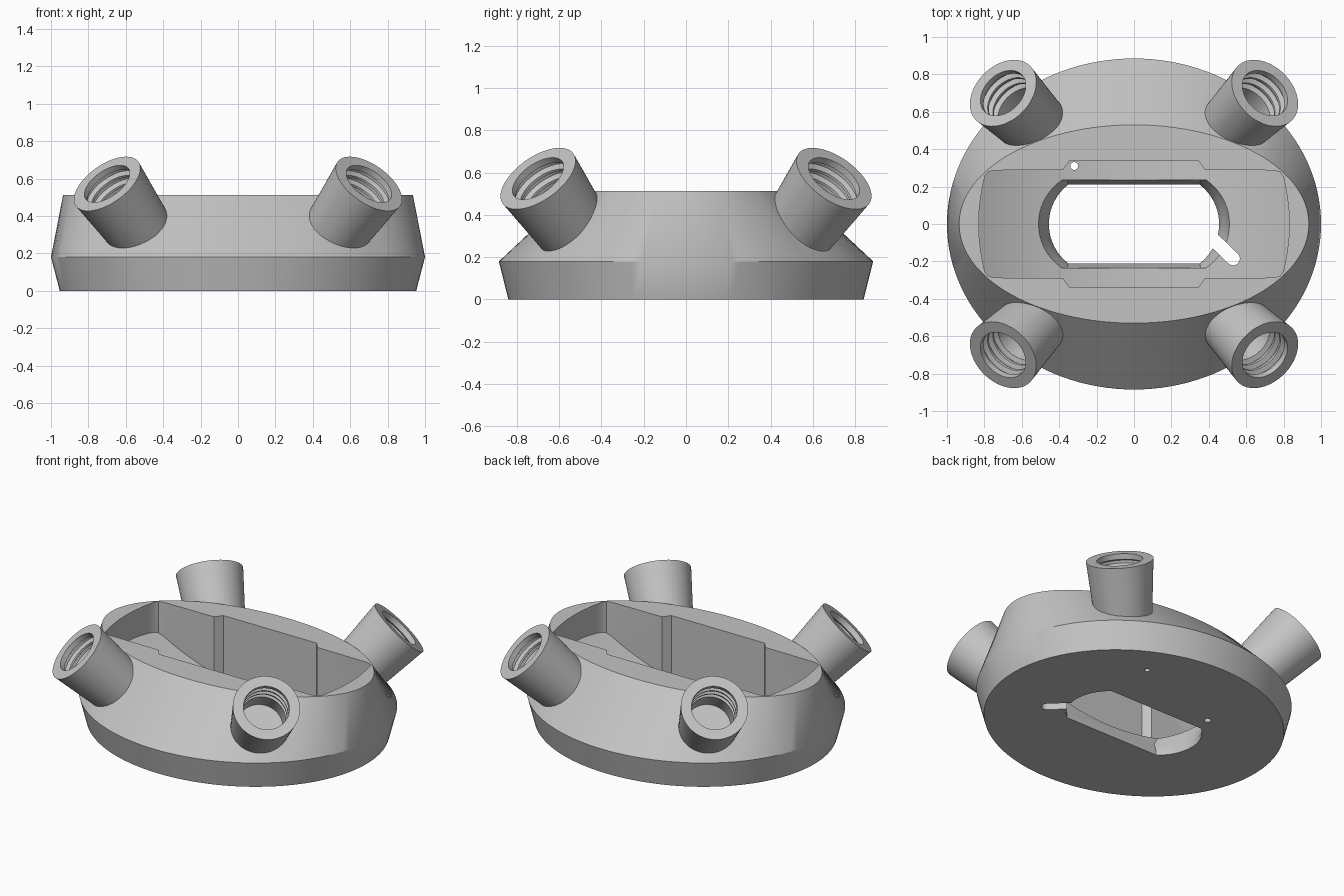
import bpy, bmesh
from math import sin, cos, pi, sqrt, atan2
from mathutils import Vector

if "Cube" in bpy.data.objects:
    bpy.data.objects.remove(bpy.data.objects["Cube"])

grey = bpy.data.materials.new("plain_grey")
grey.use_nodes = True
grey.diffuse_color = (0.55, 0.55, 0.55, 1)
grey.node_tree.nodes["Principled BSDF"].inputs["Base Color"].default_value = grey.diffuse_color


def loft(name, rings):
    """Closed solid through a stack of rings with equal point counts."""
    bm = bmesh.new()
    rows = [[bm.verts.new(p) for p in ring] for ring in rings]
    n = len(rows[0])
    for a, b in zip(rows, rows[1:]):
        for i in range(n):
            j = (i + 1) % n
            bm.faces.new((a[i], a[j], b[j], b[i]))
    bm.faces.new(rows[0][::-1])
    bm.faces.new(rows[-1])
    bmesh.ops.recalc_face_normals(bm, faces=bm.faces)
    mesh = bpy.data.meshes.new(name)
    bm.to_mesh(mesh)
    bm.free()
    ob = bpy.data.objects.new(name, mesh)
    bpy.context.collection.objects.link(ob)
    return ob


def boolean(target, tool, operation):
    """Apply a boolean, then drop the tool."""
    bpy.context.view_layer.objects.active = target
    mod = target.modifiers.new("cut", 'BOOLEAN')
    mod.operation = operation
    mod.solver = 'EXACT'
    mod.object = tool
    bpy.ops.object.modifier_apply(modifier=mod.name)
    bpy.data.objects.remove(tool)


def ellipse(rx, ry, z, n=128):
    return [(rx * cos(2 * pi * i / n), ry * sin(2 * pi * i / n), z) for i in range(n)]


def prism(name, outline, z0, z1):
    return loft(name, [[(x, y, z) for x, y in outline] for z in (z0, z1)])


def lathe(name, origin, axis, profile, n=64):
    """Revolve (radius, distance) pairs about an axis."""
    u = axis.orthogonal().normalized()
    v = axis.cross(u)
    return loft(name, [[origin + axis * t + (u * cos(2 * pi * i / n) + v * sin(2 * pi * i / n)) * r
                        for i in range(n)] for r, t in profile])


# Housing: oval base flaring out, then leaning in to a narrower oval rim
body = loft("housing", [ellipse(0.953, 0.84, 0), ellipse(1.0, 0.885, 0.18),
                        ellipse(0.935, 0.53, 0.513)])

# Four tilted sockets, flared outwards, with ringed bores
bore_profile = [(0.14, 0.05)]
for k in range(3):
    t = -0.035 - 0.055 * k
    bore_profile += [(0.14, t), (0.165, t - 0.012), (0.165, t - 0.03), (0.14, t - 0.042)]
bore_profile.append((0.14, -0.32))

bores = []
for sx in (-1, 1):
    for sy in (-1, 1):
        axis = Vector((sx * 0.5, sy * 0.5, sqrt(0.5)))
        mouth = Vector((sx * 0.7, sy * 0.7, 0.572))
        boolean(body, lathe("socket", mouth, axis, [(0.168, -0.44), (0.205, 0)]), 'UNION')
        bores.append(lathe("bore", mouth, axis, bore_profile))
for bore in bores:
    boolean(body, bore, 'DIFFERENCE')

# Pocket: plan outline with bowed ends and wider middle, over a dished floor
quarter = [(0.83, 0), (0.828, 0.07), (0.82, 0.14), (0.808, 0.21), (0.797, 0.255),
           (0.782, 0.277), (0.75, 0.287), (0.38, 0.29), (0.345, 0.338)]
half = quarter + [(-x, y) for x, y in quarter[::-1]]
plan = half + [(x, -y) for x, y in half[-2:0:-1]]
pocket = prism("pocket", plan, -0.1, 0.7)
steps = [-1 + i / 24 for i in range(49)]
dish = [(x, 1.63 - sqrt(1.54 ** 2 - x * x)) for x in steps] + [(1, 0.65), (-1, 0.65)]
floor = loft("dish", [[(x, y, z) for x, z in dish] for y in (-0.5, 0.5)])
boolean(pocket, floor, 'INTERSECT')
boolean(body, pocket, 'DIFFERENCE')


# Central opening: rounded ends clipped by straight long sides, bevelled on top
def opening(r, clip, z, n=24):
    a = atan2(clip, sqrt(r * r - clip * clip))
    arc = [(0.19 + r * cos(a * (2 * i / n - 1)), r * sin(a * (2 * i / n - 1))) for i in range(n + 1)]
    return [(x, y, z) for x, y in arc] + [(-x, -y, z) for x, y in arc]


boolean(body, loft("opening", [opening(0.265, 0.21, -0.1), opening(0.265, 0.21, 0.03),
                               opening(0.288, 0.235, 0.09), opening(0.32, 0.235, 0.175),
                               opening(0.32, 0.235, 0.4)]), 'DIFFERENCE')


# Cable slot running diagonally out of the opening
def capsule(a, b, r, n=12):
    start = atan2(b[1] - a[1], b[0] - a[0]) - pi / 2
    return [(c[0] + r * cos(start + o + pi * i / n), c[1] + r * sin(start + o + pi * i / n))
            for c, o in ((b, 0), (a, pi)) for i in range(n + 1)]


boolean(body, prism("slot", capsule((0.39, -0.05), (0.53, -0.185), 0.036), -0.1, 0.4), 'DIFFERENCE')

# Small pin holes: one through the pocket floor, one blind from below
for x, y, r, top in ((-0.32, 0.31, 0.021, 0.45), (0.35, 0.54, 0.017, 0.12)):
    hole = lathe("pin_hole", Vector((x, y, 0)), Vector((0, 0, 1)), [(r, -0.1), (r, top)], 24)
    boolean(body, hole, 'DIFFERENCE')

# Finish
body.data.materials.clear()
body.data.materials.append(grey)
for p in body.data.polygons:
    p.material_index = 0
for ob in bpy.context.selected_objects:
    ob.select_set(False)
body.select_set(True)
bpy.context.view_layer.objects.active = body
bpy.ops.object.shade_smooth_by_angle()
